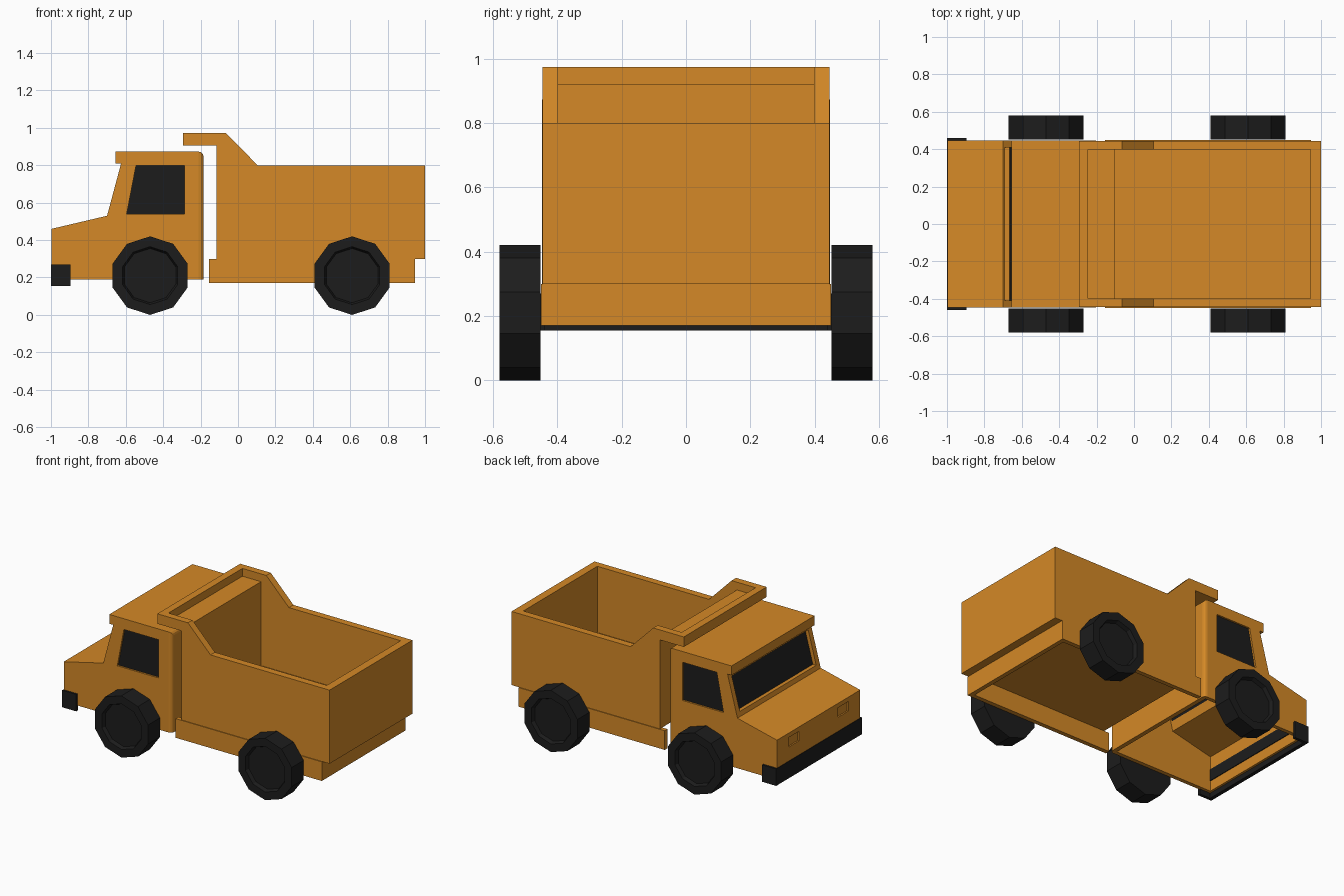
import bpy, bmesh
from math import sin, cos, pi

if "Cube" in bpy.data.objects:
    bpy.data.objects.remove(bpy.data.objects["Cube"])


def material(name, color):
    m = bpy.data.materials.new(name)
    m.diffuse_color = color
    m.use_nodes = True
    m.node_tree.nodes["Principled BSDF"].inputs["Base Color"].default_value = m.diffuse_color
    return m


ORANGE = material("orange_paint", (0.66, 0.25, 0.02, 1))
BLACK = material("black_trim", (0.012, 0.012, 0.012, 1))


def prism(name, profile, y0, y1, mat, edit=None):
    """Extrude an (x, z) profile from y0 to y1."""
    bm = bmesh.new()
    a = [bm.verts.new((x, y0, z)) for x, z in profile]
    b = [bm.verts.new((x, y1, z)) for x, z in profile]
    bm.faces.new(a)
    bm.faces.new(b[::-1])
    for i in range(len(a)):
        j = (i + 1) % len(a)
        bm.faces.new((a[i], b[i], b[j], a[j]))
    bmesh.ops.recalc_face_normals(bm, faces=bm.faces)
    if edit:
        edit(bm)
    me = bpy.data.meshes.new(name)
    bm.to_mesh(me)
    bm.free()
    me.materials.append(mat)
    ob = bpy.data.objects.new(name, me)
    bpy.context.collection.objects.link(ob)
    return ob


def box(name, x0, x1, y0, y1, z0, z1, mat):
    return prism(name, [(x0, z0), (x1, z0), (x1, z1), (x0, z1)], y0, y1, mat)


def cut(ob, cutter):
    cutter.hide_render = True
    mod = ob.modifiers.new("cut", "BOOLEAN")
    mod.operation = "DIFFERENCE"
    mod.solver = "EXACT"
    mod.object = cutter
    bpy.context.view_layer.objects.active = ob
    bpy.ops.object.modifier_apply(modifier=mod.name)
    bpy.data.objects.remove(cutter)


# Cab shell: rounded at the back, hollow and open underneath
def round_back(bm):
    edges = [e for e in bm.edges if all(v.co.x > -0.19 for v in e.verts)
             and any(v.co.z > 0.5 for v in e.verts)]
    bmesh.ops.bevel(bm, geom=edges, offset=0.025, segments=3,
                    profile=0.5, affect="EDGES")


cab = prism("cab", [(-0.997, 0.19), (-0.997, 0.46), (-0.70, 0.53), (-0.625, 0.81),
                    (-0.655, 0.81), (-0.655, 0.873), (-0.185, 0.873), (-0.185, 0.19)],
            -0.447, 0.447, ORANGE, round_back)
cut(cab, prism("cab_hollow", [(-0.96, 0.1), (-0.96, 0.43), (-0.66, 0.50), (-0.58, 0.83),
                              (-0.215, 0.83), (-0.215, 0.1)], -0.42, 0.42, ORANGE))

# Windscreen opening and its recessed pane, parallel to the sloping front
def slope_x(z):
    return -0.70 + (z - 0.53) * 0.075 / 0.28


def slanted(d0, d1, z0, z1):
    return [(slope_x(z0) + d0, z0), (slope_x(z0) + d1, z0),
            (slope_x(z1) + d1, z1), (slope_x(z1) + d0, z1)]


cut(cab, prism("screen_cut", slanted(-0.02, 0.09, 0.56, 0.785), -0.41, 0.41, ORANGE))
prism("windscreen", slanted(0.025, 0.045, 0.55, 0.80), -0.419, 0.419, BLACK)

# Side windows and shallow headlight recesses
window = [(-0.595, 0.54), (-0.545, 0.80), (-0.285, 0.80), (-0.285, 0.54)]
for s, side in ((-1, "right"), (1, "left")):
    y = sorted((s * 0.40, s * 0.50))
    cut(cab, prism("window_cut", window, y[0], y[1], ORANGE))
    y = sorted((s * 0.415, s * 0.435))
    prism("side_window_" + side, window, y[0], y[1], BLACK)
    y = sorted((s * 0.21, s * 0.32))
    cut(cab, box("lamp_cut", -1.05, -0.987, y[0], y[1], 0.365, 0.43, ORANGE))

# Front bumper wrapping round the cab corners, with its inner backing strip
box("bumper_front", -1.0, -0.975, -0.46, 0.46, 0.155, 0.27, BLACK)
for s, side in ((-1, "right"), (1, "left")):
    y = sorted((s * 0.44, s * 0.46))
    box("bumper_end_" + side, -0.98, -0.895, y[0], y[1], 0.155, 0.27, BLACK)
box("bumper_backing", -0.965, -0.955, -0.419, 0.419, 0.26, 0.34, BLACK)

# Dump bed with cab guard, hollowed from above
bed = prism("dump_bed", [(-0.115, 0.30), (1.0, 0.30), (1.0, 0.80), (0.105, 0.80),
                         (-0.065, 0.973), (-0.295, 0.973), (-0.295, 0.905), (-0.115, 0.905)],
            -0.445, 0.445, ORANGE)
cut(bed, prism("bed_hollow", [(-0.245, 1.1), (-0.245, 0.92), (-0.105, 0.92),
                              (-0.105, 0.35), (0.945, 0.35), (0.945, 1.1)],
               -0.397, 0.397, ORANGE))

# Chassis skirt below the bed, open at the front and underneath
for s, side in ((-1, "right"), (1, "left")):
    y = sorted((s * 0.42, s * 0.45))
    box("skirt_" + side, -0.155, 0.945, y[0], y[1], 0.17, 0.30, ORANGE)
box("skirt_rear", 0.915, 0.945, -0.42, 0.42, 0.17, 0.30, ORANGE)

# Ten-sided wheels with a recessed hub on the outer face
def add_wheel(name, cx, s):
    def hub(bm):
        bm.normal_update()
        outer = [f for f in bm.faces if f.normal.y * s > 0.9]
        bmesh.ops.inset_individual(bm, faces=outer, thickness=0.055)
        bmesh.ops.inset_individual(bm, faces=outer, thickness=0.01, depth=-0.025)

    r = 0.21
    ring = [(cx + r * cos(pi / 2 + i * pi / 5), r + r * sin(pi / 2 + i * pi / 5))
            for i in range(10)]
    y = sorted((s * 0.452, s * 0.58))
    prism(name, ring, y[0], y[1], BLACK, hub)


for s, side in ((-1, "right"), (1, "left")):
    add_wheel("front_wheel_" + side, -0.47, s)
    add_wheel("rear_wheel_" + side, 0.61, s)
